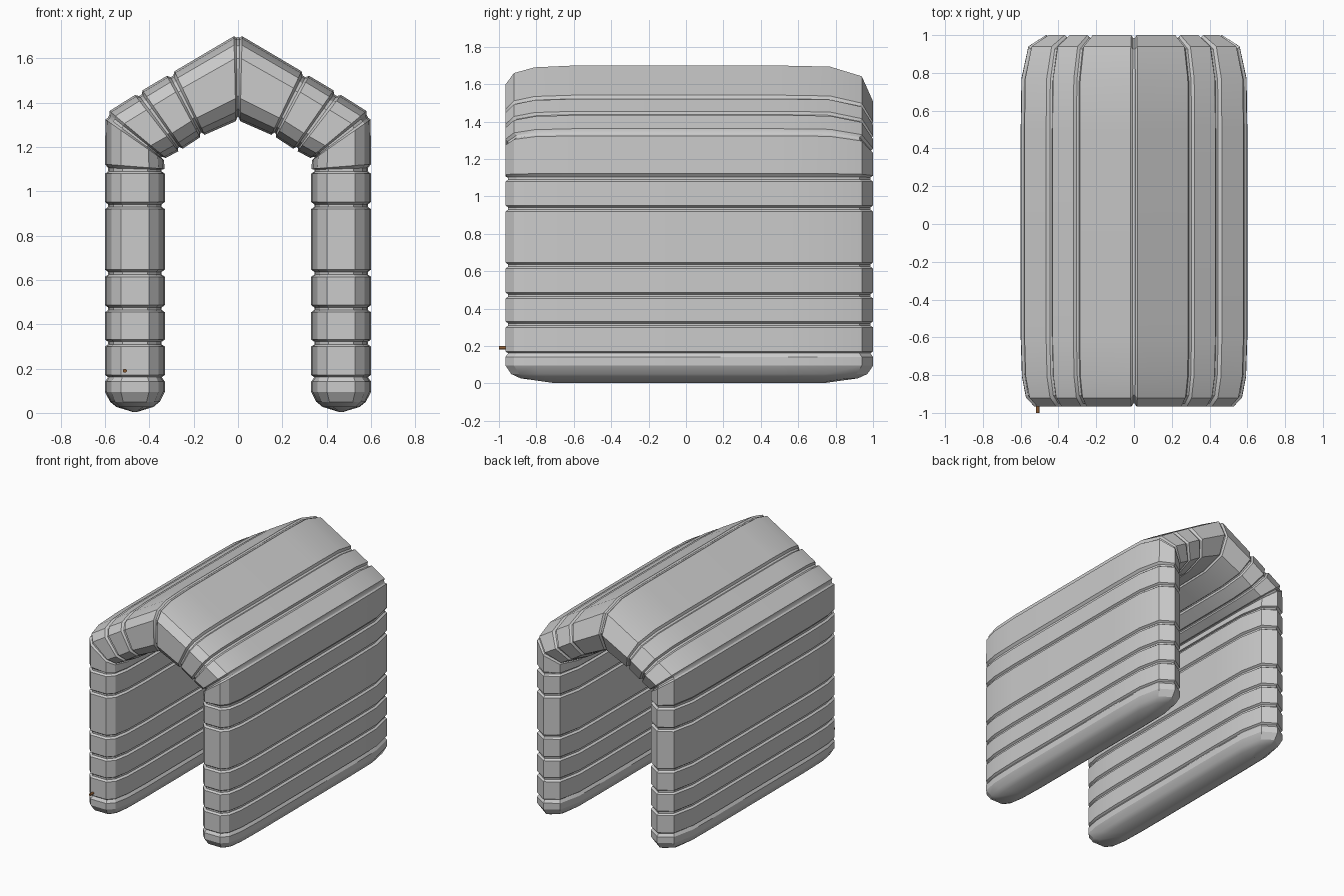
import bpy, bmesh, math
from mathutils import Vector

if "Cube" in bpy.data.objects:
    bpy.data.objects.remove(bpy.data.objects["Cube"])

# Half cross-section of the tube wall: (thickness fraction, y), front to back
HALF = [(.47, -.965), (.79, -.92), (.95, -.81), (1, -.6), (1, .5), (.97, .77), (.7, .94)]
SECTION = HALF + [(0, 1.0)] + [(-u, y) for u, y in reversed(HALF)]
CY = 0.0175


def ring(bm, outer, inner, inset=0.0, width=None, y_inset=None):
    """One loop of the section, spanning the outer and inner profile points."""
    mid, half = (outer + inner) / 2, (outer - inner) / 2
    k = 1 - inset / half.length if width is None else width
    ky = 1 - (inset if y_inset is None else y_inset) / 0.98
    loop = []
    for u, y in SECTION:
        p = mid + half * (u * k)
        loop.append(bm.verts.new((p.x, CY + (y - CY) * ky, p.y)))
    return loop


# Seams of the right half: (outer point, inner point) in x, z
seams = [(Vector((.6, z)), Vector((.33, z))) for z in (.155, .315, .47, .63, .935, 1.095)]
seams += [(Vector(o), Vector(i)) for o, i in (
    ((.598, 1.35), (.335, 1.145)),
    ((.447, 1.445), (.26, 1.185)),
    ((.305, 1.53), (.16, 1.25)),
    ((0, 1.71), (0, 1.32)))]

bm = bmesh.new()
rings = []

# Rounded foot
for z, w, yi in ((.003, .04, .25), (.027, .62, .08), (.05, .83, .03), (.095, 1, 0)):
    rings.append(ring(bm, Vector((.6, z)), Vector((.33, z)), width=w, y_inset=yi))
o, i = seams[0]
drop = Vector((0, -.014))
rings.append(ring(bm, o + drop, i + drop))

# Puffed chambers separated by narrow grooves
DEPTH = .014
for (oa, ia), (ob, ib) in zip(seams, seams[1:]):
    length = ((oa + ia) / 2 - (ob + ib) / 2).length
    for d, inset in ((.006, DEPTH), (.016, 0), (length - .016, 0), (length - .006, DEPTH)):
        t = d / length
        rings.append(ring(bm, oa.lerp(ob, t), ia.lerp(ib, t), inset))
rings.append(ring(bm, *seams[-1], DEPTH))

n = len(SECTION)
for a, b in zip(rings, rings[1:]):
    for k in range(n):
        bm.faces.new((a[k], a[(k + 1) % n], b[(k + 1) % n], b[k]))
bm.faces.new(rings[0])
bmesh.ops.recalc_face_normals(bm, faces=bm.faces)

# Open apex ring makes the normal test ambiguous: check with the foot face
bm.normal_update()
foot = min(bm.faces, key=lambda f: f.calc_center_median().z)
if foot.normal.z > 0:
    bmesh.ops.reverse_faces(bm, faces=bm.faces)

mesh = bpy.data.meshes.new("inflatable_arch")
bm.to_mesh(mesh)
bm.free()
arch = bpy.data.objects.new("inflatable_arch", mesh)
bpy.context.collection.objects.link(arch)
mirror = arch.modifiers.new("mirror", 'MIRROR')
mirror.use_clip = True
bpy.context.view_layer.objects.active = arch
arch.select_set(True)
bpy.ops.object.shade_smooth_by_angle(angle=math.radians(25))

# Small air valve on the front of the left wall
bpy.ops.mesh.primitive_cylinder_add(vertices=12, radius=.009, depth=.05,
                                    location=(-.51, -.975, .19), rotation=(math.pi / 2, 0, 0))
valve = bpy.context.object
valve.name = "air_valve"
mat = bpy.data.materials.new("valve_brown")
mat.diffuse_color = (.25, .1, .03, 1)
mat.use_nodes = True
mat.node_tree.nodes["Principled BSDF"].inputs["Base Color"].default_value = mat.diffuse_color
valve.data.materials.append(mat)
